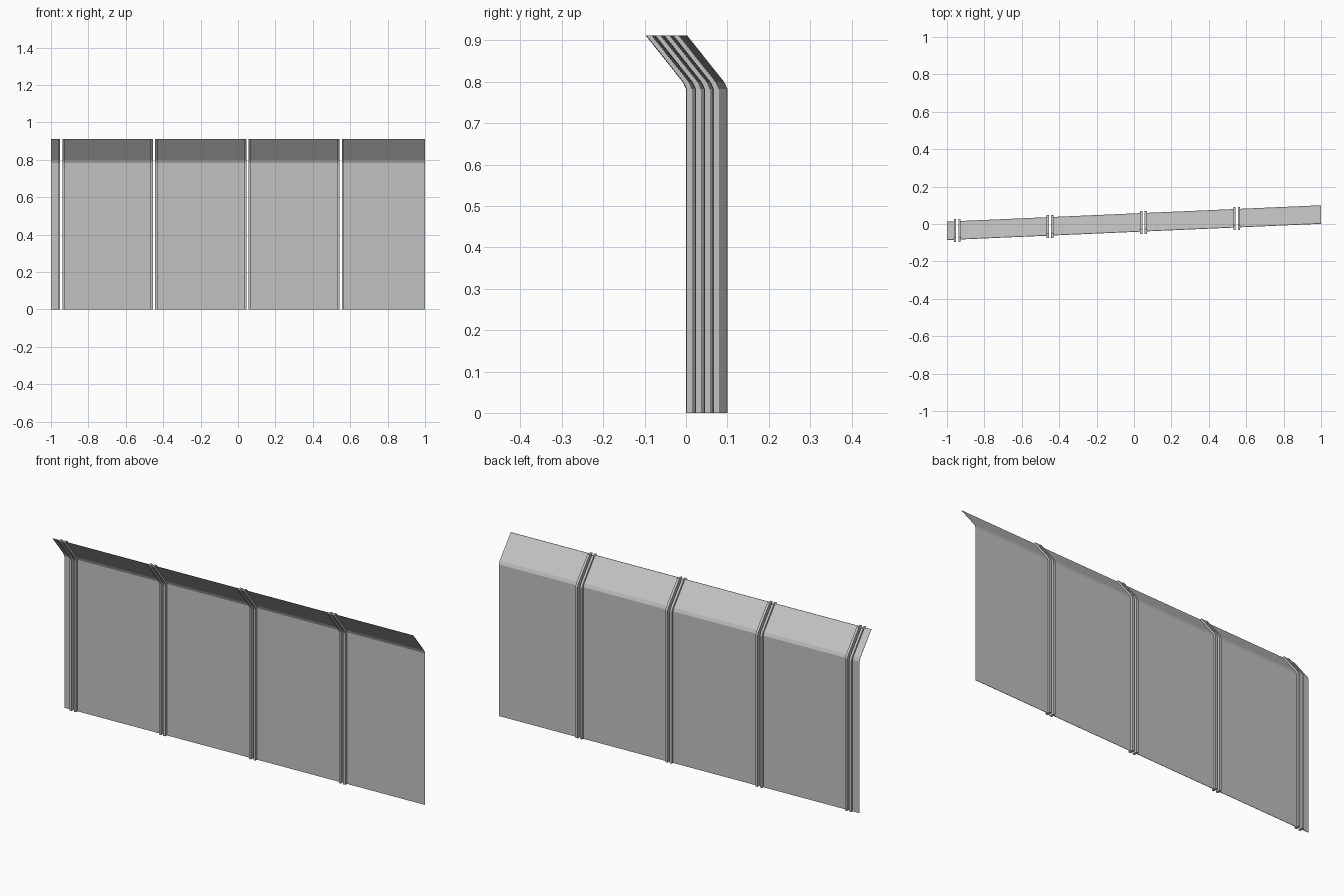
import bpy, bmesh

if "Cube" in bpy.data.objects:
    bpy.data.objects.remove(bpy.data.objects["Cube"])

# Single painted-metal colour
metal = bpy.data.materials.new("grey_metal")
metal.diffuse_color = (0.55, 0.55, 0.55, 1)
metal.use_nodes = True
metal.node_tree.nodes["Principled BSDF"].inputs["Base Color"].default_value = metal.diffuse_color

# Side profile as (y offset, z): upright wall, short bend, forward-leaning lip
PROFILE = [(0, 0), (0, 0.783), (-0.007, 0.799), (-0.097, 0.912)]
SEAMS = [-0.945, -0.449, 0.051, 0.549]
GAP = 0.006        # half width of the open slit in each seam
RAIL = 0.012       # width of each raised seam edge


def plane_y(x):
    """The run of panels is set slightly askew across its width."""
    return 0.012 + 0.0435 * (x + 1)


def strip(name, x0, x1, front, back):
    """Closed bent strip between x0 and x1, offset forward and backward in y."""
    bm = bmesh.new()
    rings = []
    for dy, z in PROFILE:
        corners = [(x0, -front), (x1, -front), (x1, back), (x0, back)]
        rings.append([bm.verts.new((x, plane_y(x) + dy + o, z)) for x, o in corners])
    for a, b in zip(rings, rings[1:]):
        for i in range(4):
            j = (i + 1) % 4
            bm.faces.new((a[i], a[j], b[j], b[i]))
    bm.faces.new(rings[0][::-1])
    bm.faces.new(rings[-1])
    bmesh.ops.recalc_face_normals(bm, faces=bm.faces)
    mesh = bpy.data.meshes.new(name)
    bm.to_mesh(mesh)
    bm.free()
    mesh.materials.append(metal)
    obj = bpy.data.objects.new(name, mesh)
    bpy.context.collection.objects.link(obj)


# Flat sheets between the seams
edges = [-1 - GAP] + SEAMS + [1 + GAP]
for i, (a, b) in enumerate(zip(edges, edges[1:])):
    strip(f"sheet_{i + 1}", a + GAP, b - GAP, 0.001, 0.001)

# Paired raised edges on both sides of each seam slit
for i, x in enumerate(SEAMS):
    strip(f"seam_left_{i + 1}", x - GAP - RAIL, x - GAP, 0.014, 0.012)
    strip(f"seam_right_{i + 1}", x + GAP, x + GAP + RAIL, 0.014, 0.012)
